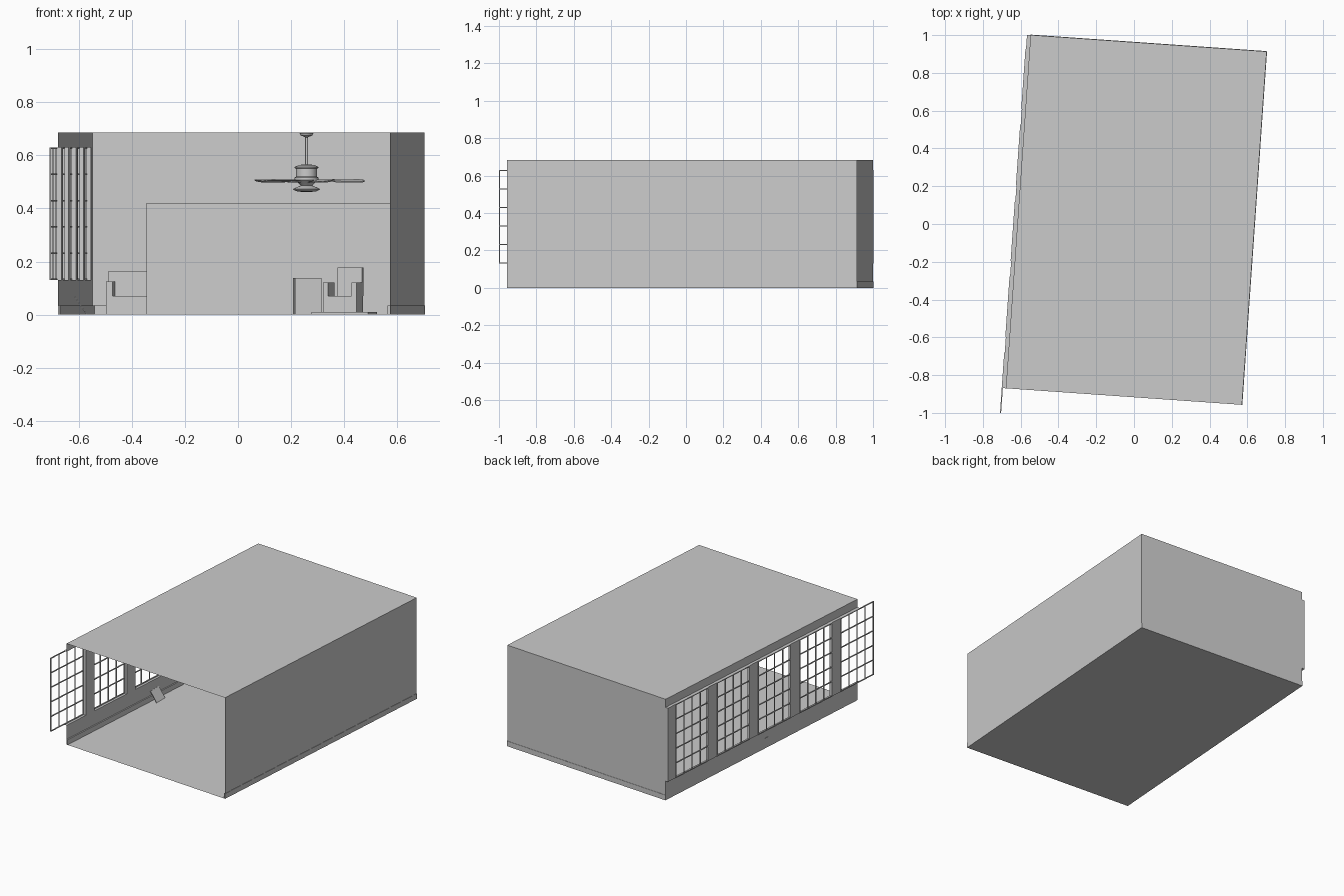
import bpy, bmesh, math
from mathutils import Matrix, Vector

if "Cube" in bpy.data.objects:
    bpy.data.objects.remove(bpy.data.objects["Cube"])

TURN = Matrix.Rotation(math.radians(-4), 4, 'Z')   # whole room is turned slightly
L, R, F, B, H = -0.616, 0.637, -0.915, 0.960, 0.685  # room limits
OUT = -0.635                                        # outer plane of the windows
SILL, HEAD = 0.13, 0.63
WIN = [(0.885 - 0.403 * i - 0.32, 0.885 - 0.403 * i) for i in range(5)]


def finish(name, bm, mat=TURN):
    bm.transform(mat)
    me = bpy.data.meshes.new(name)
    bm.to_mesh(me)
    bm.free()
    ob = bpy.data.objects.new(name, me)
    bpy.context.collection.objects.link(ob)
    return ob


def add_box(bm, x0, x1, y0, y1, z0, z1):
    m = Matrix.Translation(((x0 + x1) / 2, (y0 + y1) / 2, (z0 + z1) / 2)) @ \
        Matrix.Diagonal((x1 - x0, y1 - y0, z1 - z0, 1))
    bmesh.ops.create_cube(bm, size=1, matrix=m)


def boxes(name, items, mat=TURN):
    bm = bmesh.new()
    for b in items:
        add_box(bm, *b)
    return finish(name, bm, mat)


def quad(bm, *pts):
    bm.faces.new([bm.verts.new(p) for p in pts])


def sheet(name, *pts):
    bm = bmesh.new()
    quad(bm, *pts)
    return finish(name, bm)


def place(x, y, deg):
    return Matrix.Translation((x, y, 0)) @ Matrix.Rotation(math.radians(deg), 4, 'Z')


# Room shell: thin sheets, front left open
sheet("floor", (L, F, 0), (R, F, 0), (R, B, 0), (L, B, 0))
sheet("ceiling", (L, F, H), (R, F, H), (R, B, H), (L, B, H))
sheet("right_wall", (R, F, 0), (R, B, 0), (R, B, H), (R, F, H))
sheet("back_wall", (L, B, 0), (R, B, 0), (R, B, H), (L, B, H))

# Window wall: lower band, header, posts and the reveals of the openings
bm = bmesh.new()
for z0, z1 in ((0, SILL), (HEAD, H)):
    quad(bm, (L, F, z0), (L, B, z0), (L, B, z1), (L, F, z1))
for z in (SILL, HEAD):
    quad(bm, (L, F, z), (L, B, z), (OUT, B, z), (OUT, F, z))
edges = [B] + [v for a, b in WIN for v in (b, a)]
for top, low in zip(edges[0:10:2], edges[1:10:2]):
    for x in (L, OUT):
        quad(bm, (x, low, SILL), (x, top, SILL), (x, top, HEAD), (x, low, HEAD))
    for y in (top, low):
        quad(bm, (L, y, SILL), (OUT, y, SILL), (OUT, y, HEAD), (L, y, HEAD))
finish("window_wall", bm)

# Window lattices, four panes by five
t = 0.003
for n, (a, b) in enumerate(WIN):
    bars = []
    for i in range(5):
        y = a + t + (b - a - 2 * t) * i / 4
        bars.append((OUT - t, OUT + t, y - t, y + t, SILL, HEAD))
    for j in range(6):
        z = SILL + t + (HEAD - SILL - 2 * t) * j / 5
        bars.append((OUT - t, OUT + t, a, b, z - t, z + t))
    boxes(f"window_lattice_{n + 1}", bars)

# Baseboards
boxes("baseboards", [(R - 0.008, R + 0.002, F, B, 0, 0.035),
                     (L, R, B - 0.008, B + 0.002, 0, 0.035),
                     (L, L + 0.008, F, B, 0, 0.035)])

# Low partition in front of the back wall
boxes("partition", [(-0.397, R - 0.002, 0.745, 0.755, 0, 0.42)])

# Picture leaning on the window wall
bm = bmesh.new()
add_box(bm, -0.002, 0.002, -0.045, 0.045, 0, 0.082)
finish("leaning_picture", bm, Matrix.Translation((-0.570, -0.015, 0.002)) @
       Matrix.Rotation(math.radians(-34), 4, 'Y'))

# Sofa against the back wall
boxes("sofa", [(-0.14, 0.14, 0.02, 0.05, 0, 0.165), (-0.12, 0.12, -0.07, 0.02, 0, 0.07),
               (-0.14, -0.115, -0.07, 0.02, 0, 0.125), (0.115, 0.14, -0.07, 0.02, 0, 0.125)],
      place(-0.35, 0.92, -6))

# Armchair on a flat base, with a side cabinet
chair = place(0.40, -0.15, -14)
boxes("chair_base", [(-0.11, 0.11, -0.07, 0.07, 0, 0.01)], chair)
boxes("armchair", [(-0.07, 0.06, -0.05, 0.05, 0.01, 0.07),
                   (-0.07, -0.05, -0.05, 0.05, 0.07, 0.122),
                   (0.04, 0.06, -0.05, 0.05, 0.07, 0.122),
                   (-0.035, 0.06, 0.035, 0.055, 0.07, 0.178)], chair)
boxes("side_cabinet", [(-0.05, 0.05, -0.04, 0.04, 0, 0.138)], place(0.26, 0.02, 6))

# Ceiling fan: lathed body
FAN = Matrix.Translation((0.258, 0.513, 0))


def lathe(name, profile, steps=24):
    bm = bmesh.new()
    vs = [bm.verts.new((r, 0, z)) for r, z in profile]
    es = [bm.edges.new(p) for p in zip(vs, vs[1:])]
    bmesh.ops.spin(bm, geom=vs + es, cent=(0, 0, 0), axis=(0, 0, 1),
                   angle=math.tau, steps=steps)
    bmesh.ops.remove_doubles(bm, verts=bm.verts, dist=1e-5)
    bmesh.ops.recalc_face_normals(bm, faces=bm.faces)
    ob = finish(name, bm, FAN)
    bpy.context.view_layer.objects.active = ob
    ob.select_set(True)
    bpy.ops.object.shade_smooth_by_angle()
    ob.select_set(False)


lathe("fan_rod", [(0, 0.685), (0.026, 0.684), (0.022, 0.675), (0.005, 0.668),
                  (0.005, 0.565), (0, 0.565)])
lathe("fan_motor", [(0, 0.566), (0.028, 0.564), (0.045, 0.556), (0.045, 0.552), (0.039, 0.55),
                    (0.039, 0.52), (0.045, 0.516), (0.045, 0.508), (0.03, 0.495),
                    (0.02, 0.485), (0, 0.485)])
lathe("fan_light", [(0, 0.488), (0.02, 0.487), (0.05, 0.474), (0.051, 0.471),
                    (0.035, 0.464), (0, 0.461)])

# Fan blades, slightly pitched
for k in range(5):
    bm = bmesh.new()
    add_box(bm, 0.03, 0.08, -0.008, 0.008, -0.002, 0.002)
    outline = [(0.07, -0.020), (0.20, -0.028), (0.215, -0.020), (0.22, 0),
               (0.215, 0.020), (0.20, 0.028), (0.07, 0.020)]
    f = bm.faces.new([bm.verts.new((x, y, 0.002)) for x, y in outline])
    ext = bmesh.ops.extrude_face_region(bm, geom=[f])
    bmesh.ops.translate(bm, vec=(0, 0, 0.004),
                        verts=[v for v in ext["geom"] if isinstance(v, bmesh.types.BMVert)])
    finish(f"fan_blade_{k + 1}", bm, FAN @ Matrix.Translation((0, 0, 0.5)) @
           Matrix.Rotation(math.tau * k / 5 + 0.1, 4, 'Z') @ Matrix.Rotation(0.15, 4, 'X'))
